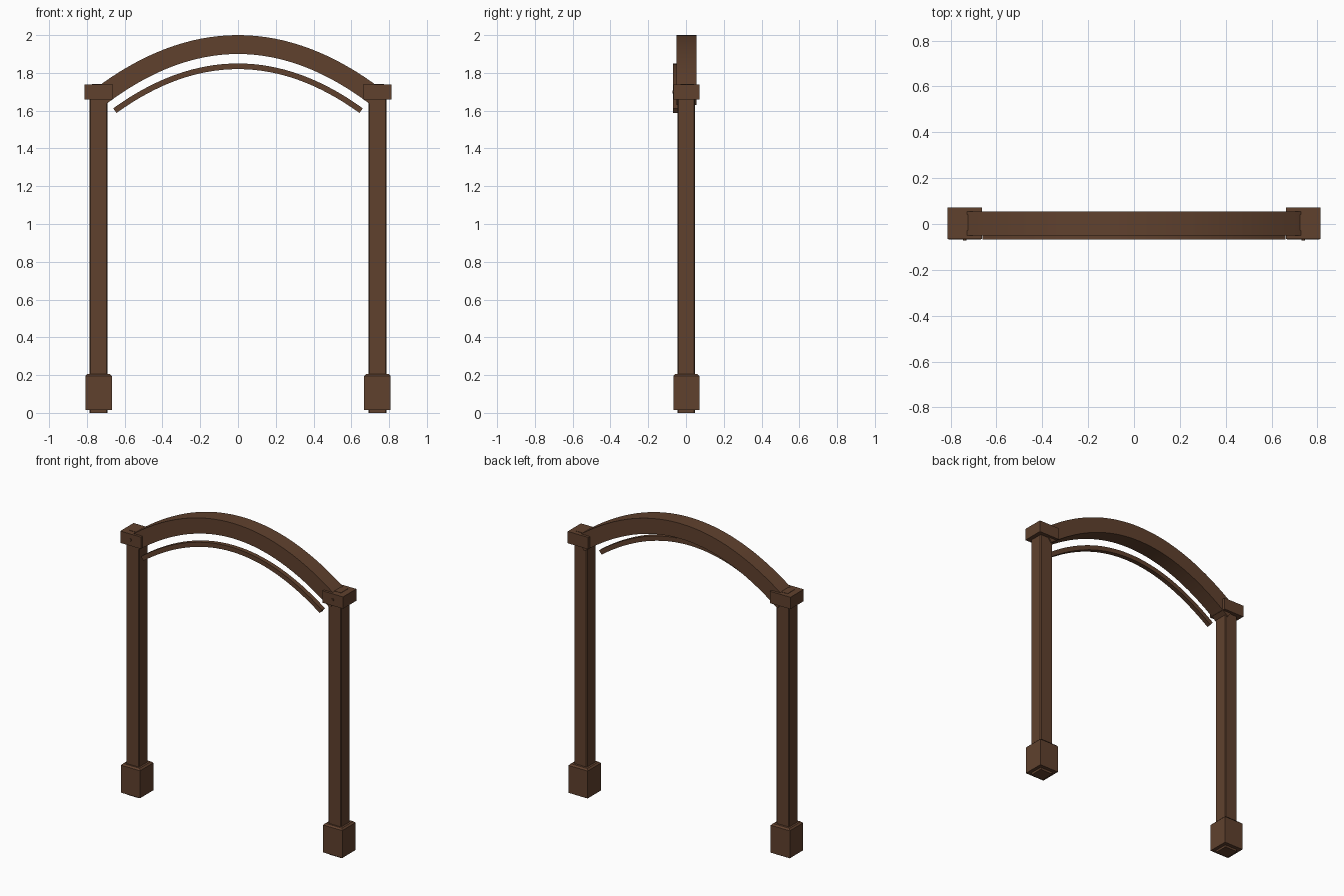
import bpy, bmesh, math
from mathutils import Matrix, Vector

if "Cube" in bpy.data.objects:
    bpy.data.objects.remove(bpy.data.objects["Cube"])

wood = bpy.data.materials.new("dark brown wood")
wood.diffuse_color = (0.117, 0.053, 0.027, 1)
wood.use_nodes = True
wood.node_tree.nodes["Principled BSDF"].inputs["Base Color"].default_value = wood.diffuse_color


def finish(bm, name, smooth=False):
    bmesh.ops.recalc_face_normals(bm, faces=bm.faces[:])
    me = bpy.data.meshes.new(name)
    bm.to_mesh(me)
    bm.free()
    ob = bpy.data.objects.new(name, me)
    bpy.context.collection.objects.link(ob)
    me.materials.append(wood)
    if smooth:
        bpy.ops.object.select_all(action='DESELECT')
        ob.select_set(True)
        bpy.context.view_layer.objects.active = ob
        bpy.ops.object.shade_smooth_by_angle(angle=math.radians(30))
    return ob


def box(name, lo, hi, bevel=0.0, pick=lambda e: True):
    bm = bmesh.new()
    size = Vector(hi) - Vector(lo)
    mid = (Vector(hi) + Vector(lo)) / 2
    bmesh.ops.create_cube(bm, size=1, matrix=Matrix.Translation(mid) @ Matrix.Diagonal((*size, 1)))
    if bevel:
        edges = [e for e in bm.edges if pick(e)]
        bmesh.ops.bevel(bm, geom=edges, offset=bevel, segments=1, affect='EDGES')
    return finish(bm, name)


def arch(name, half, top, rise, thick, y0, y1, n=32):
    """Rectangular bar swept along a parabola in the xz plane."""
    bm = bmesh.new()
    rings = []
    for i in range(n + 1):
        x = half * (2 * i / n - 1)
        p = Vector((x, 0, top - rise * (x / half) ** 2))
        nor = Vector((2 * rise * x / half ** 2, 0, 1)).normalized() * thick / 2
        rings.append([bm.verts.new(p + nor * s + Vector((0, y, 0)))
                      for s, y in ((1, y0), (1, y1), (-1, y1), (-1, y0))])
    for a, b in zip(rings, rings[1:]):
        for k in range(4):
            bm.faces.new((a[k], a[(k + 1) % 4], b[(k + 1) % 4], b[k]))
    bm.faces.new(rings[0])
    bm.faces.new(rings[-1])
    return finish(bm, name, True)


def vertical(e):
    return abs(e.verts[0].co.z - e.verts[1].co.z) > 0.01


def top_rim(e):
    return min(v.co.z for v in e.verts) > 0.2


for side, s in (("left", -1), ("right", 1)):
    c = s * 0.738
    # square post with lightly eased corners
    box(side + "_post", (c - 0.047, -0.046, 0), (c + 0.047, 0.047, 1.70), 0.005, vertical)
    # wider foot block with chamfered top
    box(side + "_foot", (c - 0.07, -0.067, 0.014), (c + 0.07, 0.071, 0.205), 0.01, top_rim)
    # cap block and the tenon showing on top
    box(side + "_cap", (c - 0.075, -0.066, 1.66), (c + 0.075, 0.0725, 1.738))
    box(side + "_tenon", (c - 0.034, -0.028, 1.70), (c + 0.034, 0.042, 1.740))
    # round peg in the cap front
    bm = bmesh.new()
    bmesh.ops.create_cone(bm, cap_ends=True, segments=12, radius1=0.008, radius2=0.008, depth=0.03,
                          matrix=Matrix.Translation((c, -0.0575, 1.70)) @ Matrix.Rotation(math.pi / 2, 4, 'X'))
    finish(bm, side + "_peg", True)

# main arched beam and the slim trim arch below it
arch("arched_beam", 0.735, 1.95, 0.28, 0.10, -0.05, 0.055)
arch("trim_arch", 0.652, 1.835, 0.235, 0.03, -0.068, -0.038)
